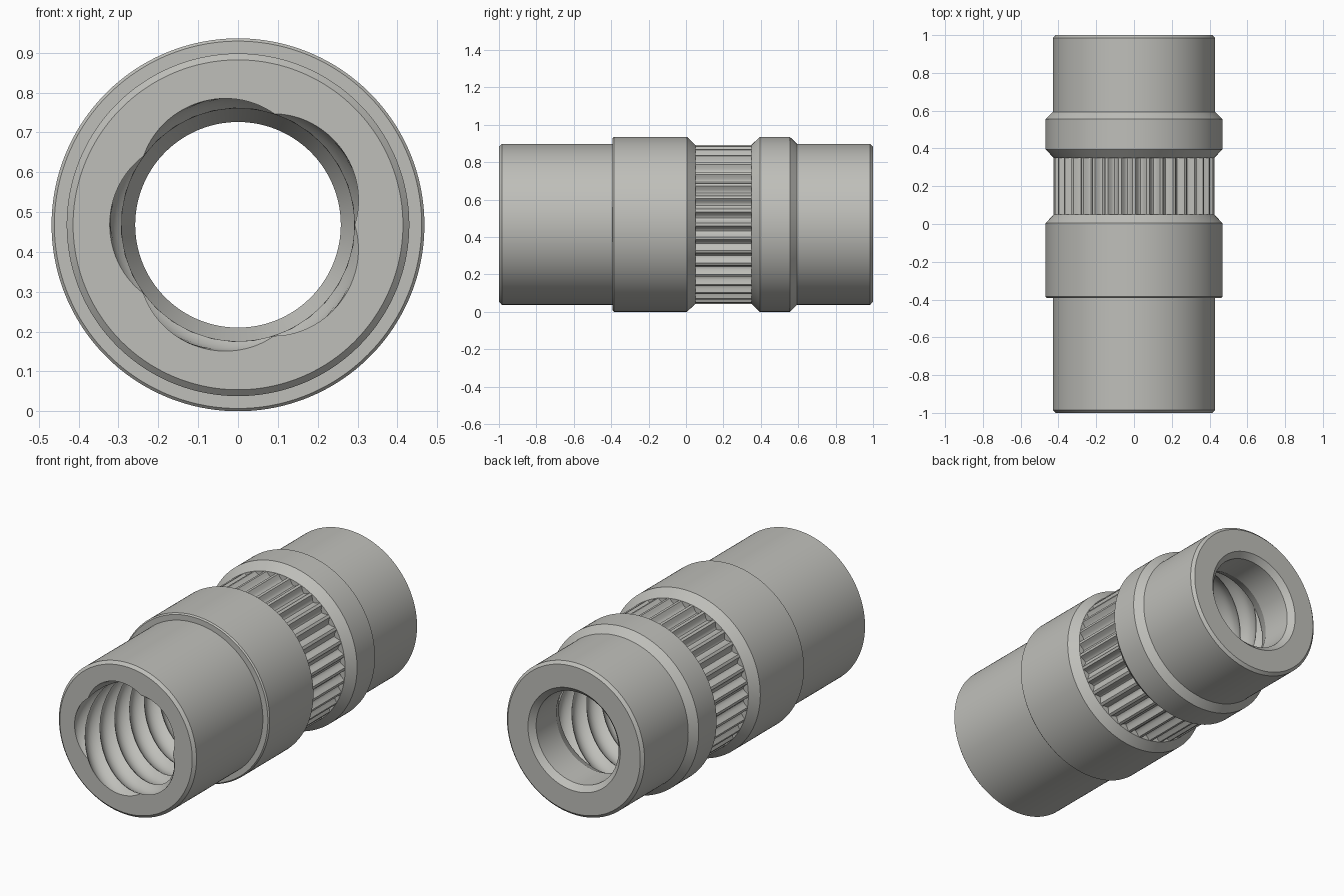
import bpy, bmesh, math

if "Cube" in bpy.data.objects:
    bpy.data.objects.remove(bpy.data.objects["Cube"])

SEG = 360                 # one vertex per degree
TEETH = 36                # flutes around the grip band
STARTS = 5                # thread starts
ZC = 0.468                # axis height
THREAD_END, TURN = 0.72, 13 * 72   # thread end, total twist in degrees

steel = bpy.data.materials.new("grey_steel")
steel.diffuse_color = (0.52, 0.52, 0.49, 1)
steel.use_nodes = True
steel.node_tree.nodes["Principled BSDF"].inputs["Base Color"].default_value = steel.diffuse_color

bm = bmesh.new()


def ring(y, radius, twist=0):
    """Ring around the y axis; radius is a number or a function of degrees."""
    verts = []
    for i in range(SEG):
        r = radius(i) if callable(radius) else radius
        a = math.radians(i - twist)
        verts.append(bm.verts.new((r * math.cos(a), y, ZC + r * math.sin(a))))
    return verts


def skin(rings):
    for a, b in zip(rings, rings[1:]):
        for i in range(SEG):
            j = (i + 1) % SEG
            bm.faces.new((a[i], a[j], b[j], b[i]))


def flute(i):
    """Rounded grooves between narrow lands."""
    t = (i % (SEG // TEETH)) / (SEG // TEETH)
    return 0.425 - 0.03 * max(0.0, math.sin(math.pi * (t * 1.25 - 0.125)))


def thread(i):
    """Scalloped grooves with sharp crests."""
    t = (i % (SEG // STARTS)) / (SEG // STARTS)
    return 0.293 + 0.029 * (1 - (2 * t - 1) ** 2)


# outer body: front sleeve, collar, fluted band, rear collar, rear sleeve
outer = [(-1, 0.414), (-0.985, 0.43), (-0.392, 0.43), (-0.392, 0.461), (-0.385, 0.468),
         (0.005, 0.468), (0.05, 0.425), (0.05, flute), (0.35, flute), (0.35, 0.425),
         (0.395, 0.468), (0.555, 0.468), (0.594, 0.43), (0.985, 0.43), (1, 0.414)]
outer_rings = [ring(y, r) for y, r in outer]

# bore: multi-start right-hand thread, tapered run-out, plain bore, rim chamfer
N = 90
bore_rings = []
for k in range(N + 1):
    f = k / N
    bore_rings.append(ring(-1 + f * (THREAD_END + 1), thread, f * TURN))
for y, r in [(THREAD_END, 0.293), (0.79, 0.258), (0.97, 0.258), (1, 0.288)]:
    bore_rings.append(ring(y, r, TURN))

skin(outer_rings)
skin(bore_rings)
skin([outer_rings[0], bore_rings[0]])                 # front face
skin([outer_rings[-1], ring(1, 0.288)])               # rear face
bmesh.ops.remove_doubles(bm, verts=bm.verts, dist=1e-5)
bmesh.ops.recalc_face_normals(bm, faces=bm.faces)

mesh = bpy.data.meshes.new("threaded_sleeve")
bm.to_mesh(mesh)
bm.free()
mesh.materials.append(steel)
sleeve = bpy.data.objects.new("threaded_sleeve", mesh)
bpy.context.collection.objects.link(sleeve)
bpy.context.view_layer.objects.active = sleeve
sleeve.select_set(True)
bpy.ops.object.shade_smooth_by_angle(angle=math.radians(25))
